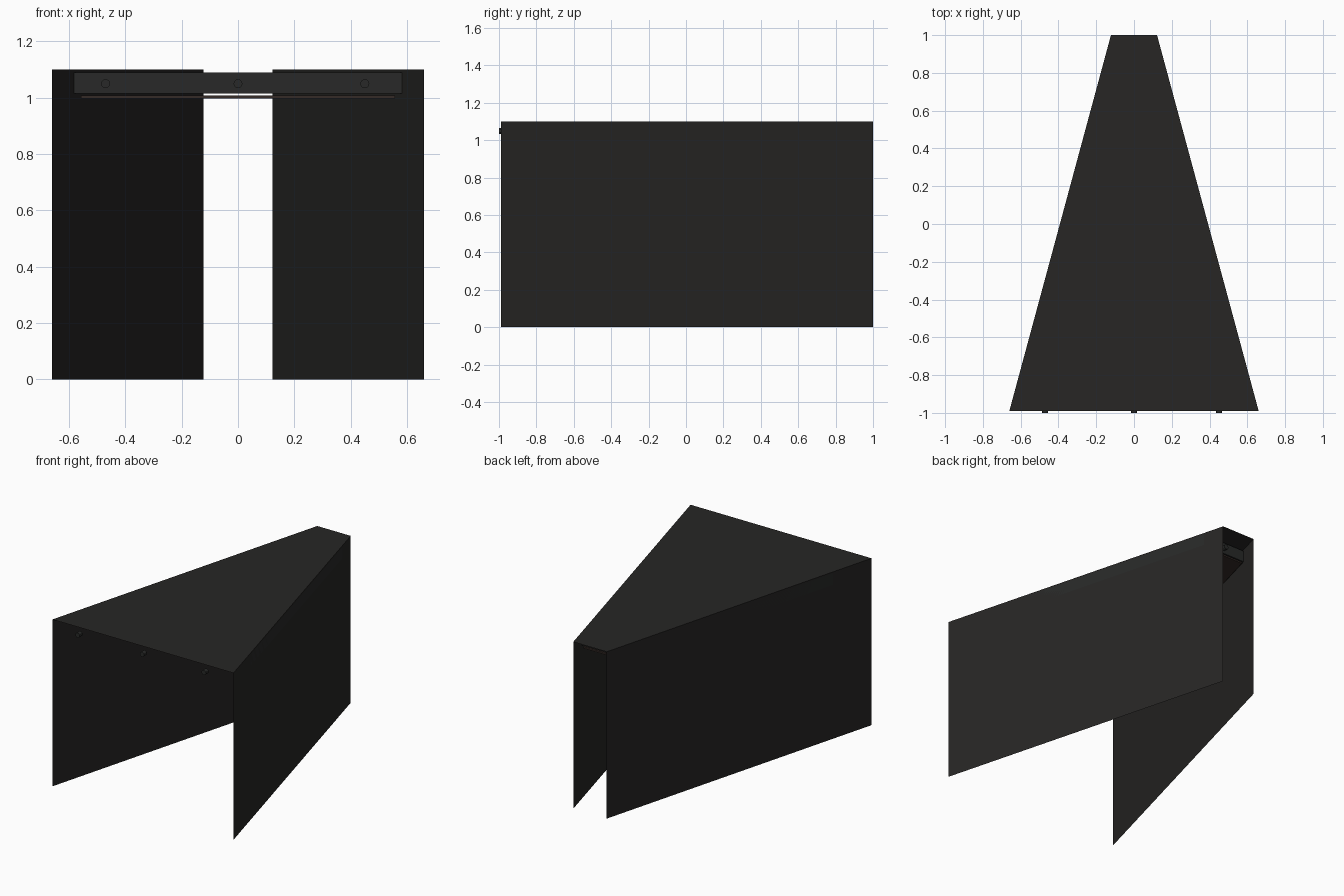
import bpy, bmesh, math

if "Cube" in bpy.data.objects:
    bpy.data.objects.remove(bpy.data.objects["Cube"])


def material(name, rgb):
    m = bpy.data.materials.new(name)
    m.diffuse_color = (*rgb, 1)
    m.use_nodes = True
    m.node_tree.nodes["Principled BSDF"].inputs["Base Color"].default_value = m.diffuse_color
    return m


black = material("dark_panel", (0.020, 0.019, 0.018))
grey = material("dark_grey", (0.021, 0.022, 0.021))
brown = material("dark_brown", (0.035, 0.024, 0.020))

FRONT, BACK = -0.99, 1.0
WIDE, NARROW = 0.66, 0.122


def half_width(y):
    return WIDE + (NARROW - WIDE) * (y - FRONT) / (BACK - FRONT)


def add_mesh(name, bm, mat):
    me = bpy.data.meshes.new(name)
    bm.to_mesh(me)
    bm.free()
    me.materials.append(mat)
    ob = bpy.data.objects.new(name, me)
    bpy.context.collection.objects.link(ob)
    return ob


def sheet(name, points, mat):
    bm = bmesh.new()
    bm.faces.new([bm.verts.new(p) for p in points])
    add_mesh(name, bm, mat)


def wedge(name, y0, y1, inset, z0, z1, mat):
    """Tapered slab that follows the side panels."""
    a, b = half_width(y0) - inset, half_width(y1) - inset
    bm = bmesh.new()
    face = bm.faces.new([bm.verts.new(p) for p in
                         [(-a, y0, z0), (a, y0, z0), (b, y1, z0), (-b, y1, z0)]])
    top = bmesh.ops.extrude_face_region(bm, geom=[face])["geom"]
    bmesh.ops.translate(bm, vec=(0, 0, z1 - z0),
                        verts=[v for v in top if isinstance(v, bmesh.types.BMVert)])
    bmesh.ops.recalc_face_normals(bm, faces=bm.faces)
    add_mesh(name, bm, mat)


# Tapered top sheet
sheet("top_panel", [(-WIDE, FRONT, 1.1), (WIDE, FRONT, 1.1),
                    (NARROW, BACK, 1.1), (-NARROW, BACK, 1.1)], black)

# Two angled side sheets
for side, s in (("left", -1), ("right", 1)):
    pts = [(s * WIDE, FRONT, 0), (s * NARROW, BACK, 0),
           (s * NARROW, BACK, 1.1), (s * WIDE, FRONT, 1.1)]
    sheet(side + "_panel", pts if s < 0 else pts[::-1], black)
    if s < 0:
        bpy.data.objects["left_panel"].data.flip_normals()
    else:
        bpy.data.objects["right_panel"].data.flip_normals()

# Shallow box under the top and thin board below it
wedge("under_box", -0.70, 0.86, 0.0, 1.015, 1.09, grey)
wedge("lower_board", -0.66, 0.86, 0.014, 0.998, 1.008, brown)

# Small knobs along the front and one at the back
for i, (x, y) in enumerate([(-0.47, -0.985), (0, -0.985), (0.45, -0.985), (0, 0.87)]):
    bpy.ops.mesh.primitive_cylinder_add(vertices=12, radius=0.016, depth=0.03,
                                        location=(x, y, 1.05),
                                        rotation=(math.pi / 2, 0, 0))
    knob = bpy.context.object
    knob.name = f"knob_{i + 1}"
    knob.data.materials.append(grey)
    bpy.ops.object.shade_smooth_by_angle()
